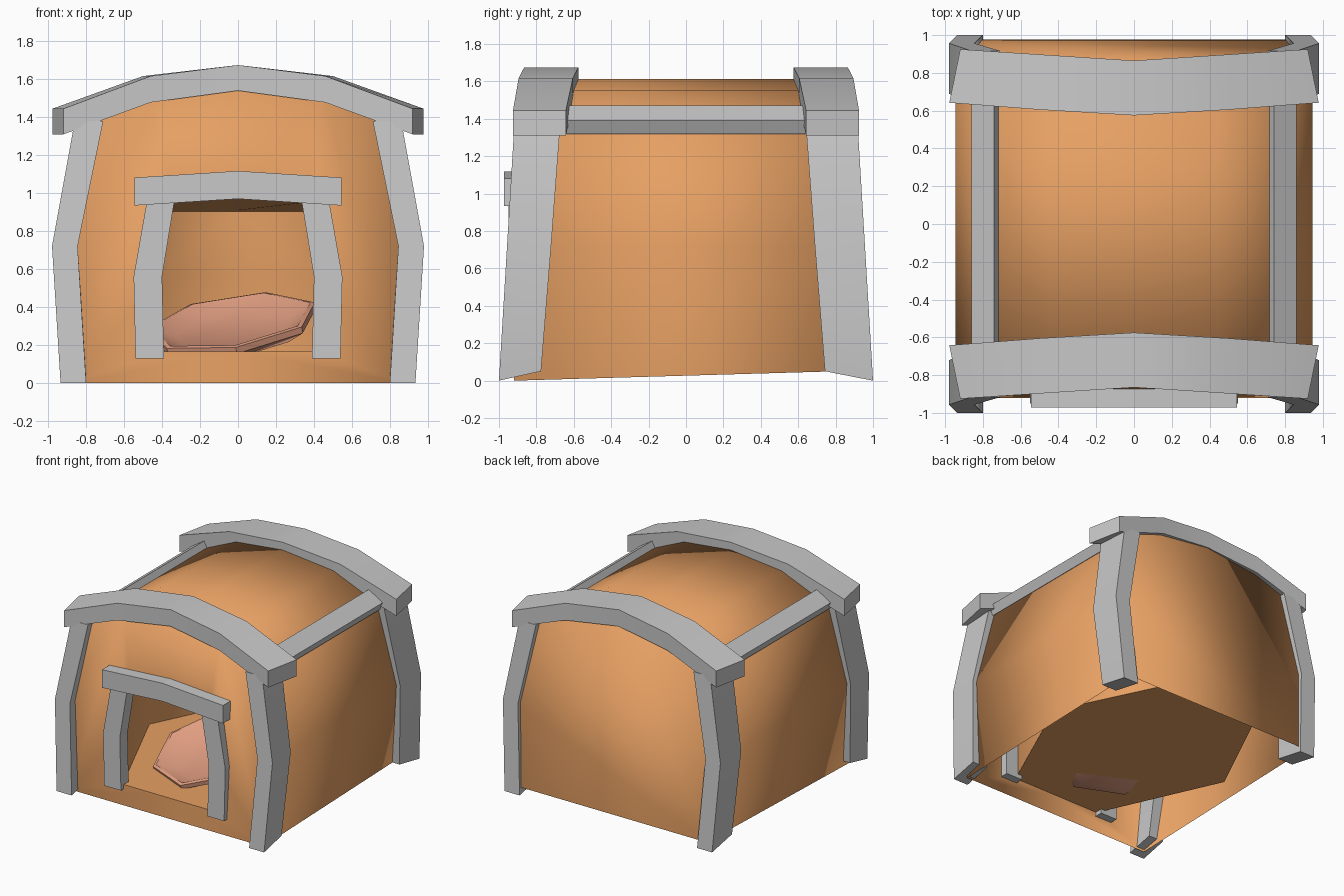
import bpy, bmesh, math
from mathutils import Matrix

cube = bpy.data.objects.get("Cube")
if cube:
    bpy.data.objects.remove(cube, do_unlink=True)


def material(name, rgb):
    m = bpy.data.materials.new(name)
    m.use_nodes = True
    m.diffuse_color = (*rgb, 1)
    bsdf = next(n for n in m.node_tree.nodes if n.type == 'BSDF_PRINCIPLED')
    bsdf.inputs["Base Color"].default_value = (*rgb, 1)
    bsdf.inputs["Roughness"].default_value = 0.8
    return m


ORANGE = material("orange_wall", (0.79, 0.35, 0.125))
GREY = material("grey_beam", (0.58, 0.58, 0.58))
PINK = material("pink_cushion", (0.75, 0.34, 0.22))


def finish(name, bm, mat, smooth=None, inward=False):
    bmesh.ops.remove_doubles(bm, verts=bm.verts, dist=0.0005)
    bmesh.ops.recalc_face_normals(bm, faces=bm.faces)
    if inward:
        bmesh.ops.reverse_faces(bm, faces=bm.faces)
    me = bpy.data.meshes.new(name)
    bm.to_mesh(me)
    bm.free()
    me.materials.append(mat)
    ob = bpy.data.objects.new(name, me)
    bpy.context.scene.collection.objects.link(ob)
    if smooth:
        bpy.ops.object.select_all(action='DESELECT')
        ob.select_set(True)
        bpy.context.view_layer.objects.active = ob
        bpy.ops.object.shade_smooth_by_angle(angle=math.radians(smooth))
    return ob


def loft(bm, rings, start=True, end=True, closed=True):
    """Join equal-length rings of points with quads, with optional caps."""
    rows = [[bm.verts.new(p) for p in ring] for ring in rings]
    n = len(rows[0])
    for a, b in zip(rows, rows[1:]):
        for i in range(n if closed else n - 1):
            j = (i + 1) % n
            bm.faces.new((a[i], a[j], b[j], b[i]))
    if start:
        bm.faces.new(rows[0][::-1])
    if end:
        bm.faces.new(rows[-1])


def mirrored(half):
    """Half outline ending on the centre line, continued to the other side."""
    return half + [(-x, z) for x, z in half[-2::-1]]


def front_y(z):
    return -0.92 + 0.042 * z


def back_y(z):
    return 0.98 - 0.079 * z


# Hollow body: side walls and roof, back wall, front wall with a doorway
half = [(0.87, 0), (0.945, 0.72), (0.8, 1.38), (0.44, 1.55), (0, 1.612)]
door = [(0.4, 0.165), (0.41, 0.56), (0.35, 0.95), (0, 0.975)]
outline = mirrored(half)
bm = bmesh.new()
front = [(x, front_y(z), z) for x, z in outline]
back = [(x, back_y(max(z, 0.055)), max(z, 0.055)) for x, z in outline]
loft(bm, [front, back], start=False, closed=False)
for s in (1, -1):
    loop = half[::-1] + [(0, 0), (0, 0.165)] + door
    bm.faces.new([bm.verts.new((s * x, front_y(z), z)) for x, z in loop])
finish("body_shell", bm, ORANGE, 180)

# Room behind the doorway
bm = bmesh.new()
rings = [[(x, front_y(z), z) for x, z in mirrored(door)]]
for y, w, top in ((0.06, 0.84, 0.91), (0.88, 0.44, 0.9)):
    section = mirrored([(w, 0.165), (w, 0.56), (w * 0.87, top), (0, top)])
    rings.append([(x, y, z) for x, z in section])
loft(bm, rings, start=False)
finish("inner_room", bm, ORANGE, 70, inward=True)

# Bent corner posts
for sy, end, inner in ((1, "front", -0.775), (-1, "back", -0.743)):
    for sx, side in ((1, "left"), (-1, "right")):
        bm = bmesh.new()
        rings = []
        for xi, xo, z, lift in ((0.80, 0.935, 0, 0.05), (0.845, 0.98, 0.72, 0),
                                (0.71, 0.86, 1.38, 0)):
            yf, yb = -1 + 0.06 * z, inner + 0.075 * z
            rings.append([(sx * x, sy * y, z + dz) for x, y, dz in
                          ((xi, yf, 0), (xo, yf, 0), (xo, yb, lift), (xi, yb, lift))])
        loft(bm, rings)
        finish(f"{end}_{side}_post", bm, GREY, 60)

# Bowed arch beams: outer x, inner x, outer y, inner y, bottom, top
stations = [(0.92, 0.978, -0.925, -0.642, 1.31, 1.445),
            (0.46, 0.50, -0.895, -0.605, 1.478, 1.617),
            (0, 0, -0.865, -0.575, 1.54, 1.675)]
for sy, end in ((1, "front"), (-1, "back")):
    bm = bmesh.new()
    rings = []
    for s, group in ((1, stations), (-1, stations[-2::-1])):
        for xa, xb, ya, yb, lo, hi in group:
            rings.append([(s * xa, sy * ya, lo), (s * xb, sy * yb, lo),
                          (s * xb, sy * yb, hi), (s * xa, sy * ya, hi)])
    loft(bm, rings)
    finish(f"{end}_arch_beam", bm, GREY, 60)

# Tilted rails along the roof edges
rail = [(0.708, 1.40), (0.742, 1.47), (0.86, 1.39), (0.825, 1.32)]
for s, side in ((1, "left"), (-1, "right")):
    bm = bmesh.new()
    loft(bm, [[(s * x, y, z) for x, z in rail] for y in (-0.68, 0.68)])
    finish(f"{side}_roof_rail", bm, GREY)

# Door posts and lintel
for s, side in ((1, "left"), (-1, "right")):
    bm = bmesh.new()
    loft(bm, [[(s * xi, -0.95, z), (s * xo, -0.95, z), (s * xo, -0.85, z), (s * xi, -0.85, z)]
              for xi, xo, z in ((0.39, 0.54, 0.13), (0.40, 0.55, 0.56), (0.335, 0.48, 0.96))])
    finish(f"{side}_door_post", bm, GREY)
bm = bmesh.new()
loft(bm, [[(x, -0.972, lo), (x, -0.85, lo), (x, -0.85, hi), (x, -0.972, hi)]
          for x, lo, hi in ((-0.545, 0.935, 1.082), (0, 0.97, 1.117), (0.545, 0.935, 1.082))])
finish("door_lintel", bm, GREY)

# Tilted dished cushion with seven sides, one corner towards the door
bm = bmesh.new()
rings = []
for r, z in ((0.36, -0.07), (0.46, -0.015), (0.46, 0.02), (0.435, 0.025), (0.32, -0.03)):
    angles = [i * math.tau / 7 - math.pi / 2 for i in range(7)]
    rings.append([(r * math.cos(a), r * math.sin(a), z) for a in angles])
loft(bm, rings)
tilt = Matrix.Rotation(math.radians(-9), 4, 'Y') @ Matrix.Rotation(math.radians(17.5), 4, 'X')
bm.transform(Matrix.Translation((-0.03, -0.28, 0.305)) @ tilt)
finish("cushion", bm, PINK, 40)
